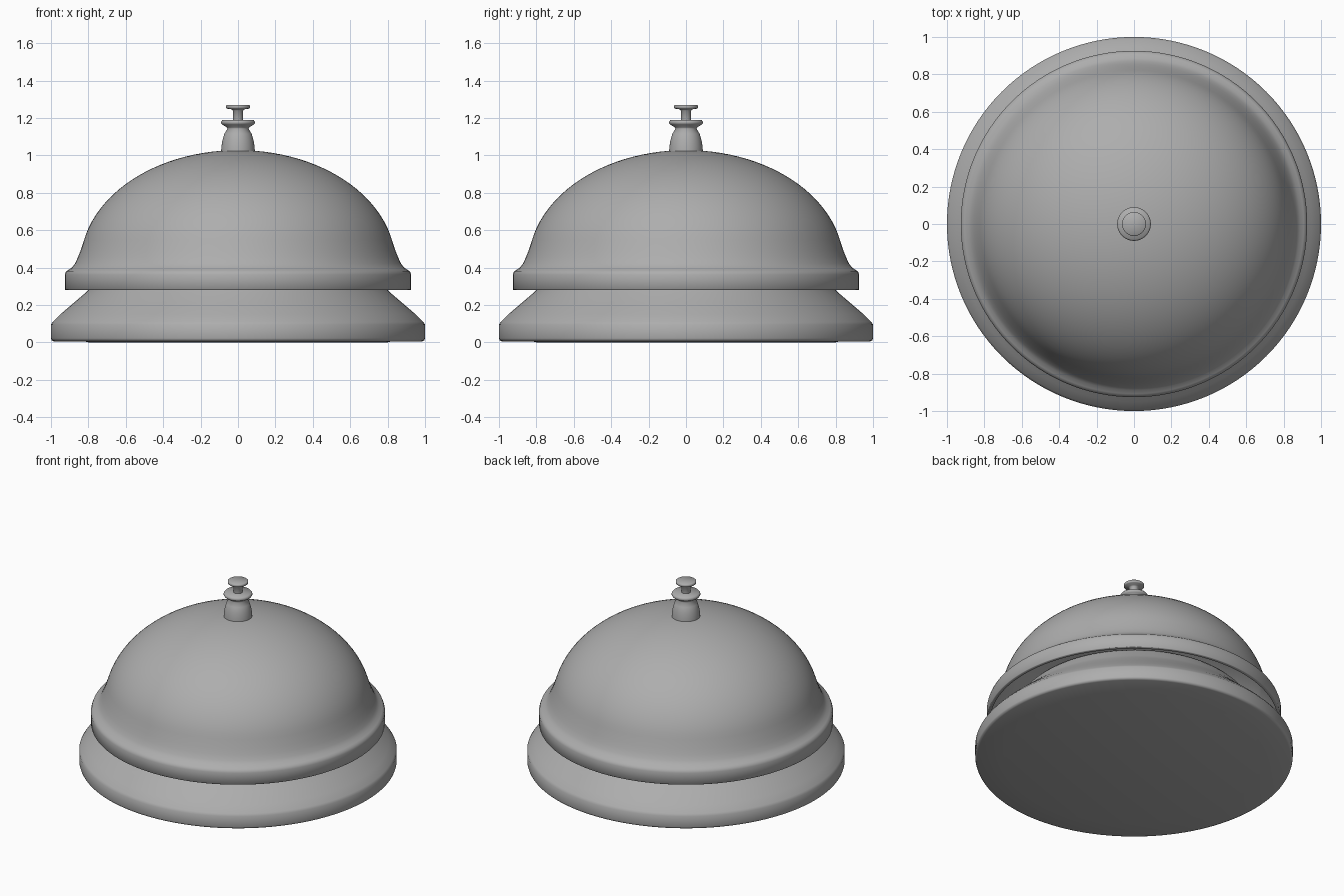
import bpy, bmesh, math

if "Cube" in bpy.data.objects:
    bpy.data.objects.remove(bpy.data.objects["Cube"])

# Mid-grey metal
metal = bpy.data.materials.new("grey_metal")
metal.diffuse_color = (0.42, 0.42, 0.42, 1)
metal.use_nodes = True
metal.node_tree.nodes["Principled BSDF"].inputs["Base Color"].default_value = metal.diffuse_color

def lathe(name, profile, segments=128, angle=35):
    """Spin a list of (radius, z) points around the z axis."""
    bm = bmesh.new()
    verts = [bm.verts.new((r, 0, z)) for r, z in profile]
    edges = [bm.edges.new(p) for p in zip(verts, verts[1:])]
    bmesh.ops.spin(bm, geom=verts + edges, cent=(0, 0, 0), axis=(0, 0, 1),
                   angle=math.tau, steps=segments, use_merge=False)
    bmesh.ops.remove_doubles(bm, verts=bm.verts, dist=1e-5)
    bmesh.ops.recalc_face_normals(bm, faces=bm.faces)
    mesh = bpy.data.meshes.new(name)
    bm.to_mesh(mesh)
    bm.free()
    mesh.materials.append(metal)
    ob = bpy.data.objects.new(name, mesh)
    bpy.context.collection.objects.link(ob)
    bpy.ops.object.select_all(action='DESELECT')
    ob.select_set(True)
    bpy.context.view_layer.objects.active = ob
    bpy.ops.object.shade_smooth_by_angle(angle=math.radians(angle))
    return ob

# Flared base with a very slightly raised outer underside
lathe("base", [(0, 0), (0.8, 0), (0.82, 0.005), (0.985, 0.006),
               (0.997, 0.012), (1.0, 0.022),
               (1.0, 0.095), (0.99, 0.11), (0.95, 0.15), (0.88, 0.21),
               (0.81, 0.27), (0.77, 0.31), (0.735, 0.36), (0.71, 0.385),
               (0, 0.385)], angle=50)

# Bell: rounded dome flaring into a banded rim, hollow inside
N = 24
dome = []
for i in range(N + 1):
    t = math.radians(90 - 78 * i / N)
    dome.append((0.842 * math.cos(t), 0.42 + 0.608 * math.sin(t)))
flare = [(0.842, 0.49), (0.856, 0.455), (0.871, 0.422), (0.888, 0.40),
         (0.908, 0.387), (0.92, 0.378), (0.926, 0.362)]
outer = dome + flare + [(0.926, 0.283), (0.923, 0.28)]
inner = [(0.905, 0.28), (0.905, 0.36)]
inner += [(r * 0.978, z - 0.02) for r, z in reversed(dome)]
lathe("bell", outer + inner, angle=50)

# Collar and push button on top
lathe("collar", [(0, 1.02), (0.09, 1.02), (0.089, 1.045), (0.083, 1.08),
                 (0.073, 1.115), (0.057, 1.142), (0.06, 1.15), (0.085, 1.165),
                 (0.09, 1.172), (0.09, 1.18), (0.083, 1.19), (0, 1.19)],
      64, 60)
lathe("button", [(0, 1.18), (0.028, 1.18), (0.028, 1.24), (0.035, 1.246),
                 (0.06, 1.25), (0.064, 1.254), (0.064, 1.266), (0.06, 1.27),
                 (0, 1.27)], 64, 60)
